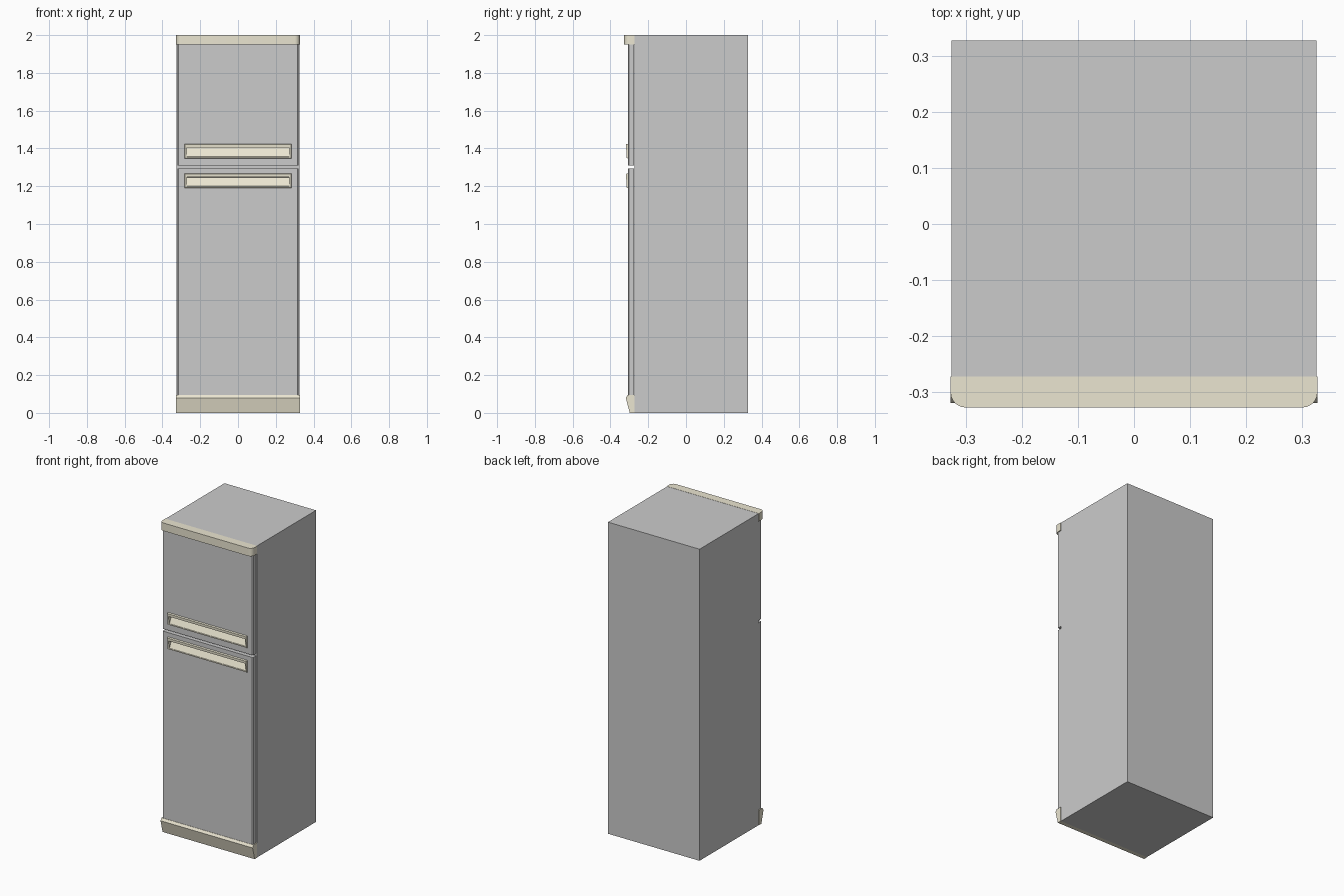
import bpy, bmesh, math

if "Cube" in bpy.data.objects:
    bpy.data.objects.remove(bpy.data.objects["Cube"])

cream = bpy.data.materials.new("cream_plastic")
cream.diffuse_color = (0.83, 0.79, 0.64, 1)
cream.use_nodes = True
cream.node_tree.nodes["Principled BSDF"].inputs["Base Color"].default_value = cream.diffuse_color


def make_object(name, bm, mat=None):
    bmesh.ops.recalc_face_normals(bm, faces=bm.faces)
    me = bpy.data.meshes.new(name)
    bm.to_mesh(me)
    bm.free()
    ob = bpy.data.objects.new(name, me)
    bpy.context.collection.objects.link(ob)
    if mat:
        me.materials.append(mat)
    return ob


def box(name, x, y, z, mat=None):
    bm = bmesh.new()
    bmesh.ops.create_cube(bm, size=1)
    for v in bm.verts:
        v.co = [lo + (c + 0.5) * (hi - lo) for c, (lo, hi) in zip(v.co, (x, y, z))]
    return make_object(name, bm, mat)


def prism(name, points, direction, mat=None):
    # Closed outline pushed along a direction
    bm = bmesh.new()
    face = bm.faces.new([bm.verts.new(p) for p in points])
    ext = bmesh.ops.extrude_face_region(bm, geom=[face], use_keep_orig=True)
    verts = [g for g in ext["geom"] if isinstance(g, bmesh.types.BMVert)]
    bmesh.ops.translate(bm, verts=verts, vec=direction)
    return make_object(name, bm, mat)


def door(name, z0, z1, handle_z):
    # Door slab with slim chamfered front edges
    ob = box(name, (-0.321, 0.321), (-0.307, -0.275), (z0, z1))
    bm = bmesh.new()
    bm.from_mesh(ob.data)
    edges = [e for e in bm.edges
             if all(v.co.y < -0.3 for v in e.verts)
             and abs(e.verts[0].co.x - e.verts[1].co.x) < 1e-5]
    bmesh.ops.bevel(bm, geom=edges, offset=0.005, segments=1, affect='EDGES')
    bm.to_mesh(ob.data)
    bm.free()
    # Pocket behind the handle
    cutter = box(name + "_pocket_cutter", (-0.275, 0.275), (-0.35, -0.285),
                 (handle_z + 0.008, handle_z + 0.066))
    cutter.hide_render = True
    cutter.hide_set(True)
    mod = ob.modifiers.new("pocket", 'BOOLEAN')
    mod.operation = 'DIFFERENCE'
    mod.object = cutter


def handle(name, z):
    # Raised rim and a scooped grip, as nested rectangular rings:
    # half width, bottom z, top z, bottom y, top y
    rings = [(0.283, 0.0, 0.078, -0.306, -0.306),
             (0.280, 0.003, 0.075, -0.314, -0.318),
             (0.271, 0.009, 0.058, -0.313, -0.317),
             (0.269, 0.010, 0.057, -0.311, -0.288)]
    bm = bmesh.new()
    loops = []
    for w, b, t, yb, yt in rings:
        loops.append([bm.verts.new(p) for p in (
            (-w, yb, z + b), (w, yb, z + b), (w, yt, z + t), (-w, yt, z + t))])
    for a, b in zip(loops, loops[1:]):
        for i in range(4):
            j = (i + 1) % 4
            bm.faces.new((a[i], a[j], b[j], b[i]))
    bm.faces.new(loops[-1])
    ob = make_object(name, bm, cream)
    # Open shell: make sure the grip faces the front
    if ob.data.polygons[-1].normal.y > 0:
        ob.data.flip_normals()


# Cabinet
box("cabinet", (-0.325, 0.325), (-0.272, 0.327), (0, 2))

# Doors and handles
for label, z0, z1, hz in (("upper", 1.31, 1.95, 1.347), ("lower", 0.09, 1.295, 1.19)):
    door(label + "_door", z0, z1, hz)
    handle(label + "_handle", hz)

# Top trim with rounded front corners
r = 0.027
outline = [(0.327, -0.272, 1.95)]
for i in range(7):
    a = math.radians(-15 * i)
    outline.append((0.327 - r + r * math.cos(a), -0.327 + r + r * math.sin(a), 1.95))
outline += [(-x, y, z) for x, y, z in reversed(outline)]
trim = prism("top_trim", outline, (0, 0, 0.051), cream)
bpy.context.view_layer.objects.active = trim
trim.select_set(True)
bpy.ops.object.shade_smooth_by_angle(angle=math.radians(30))

# Slanted kick plate
profile = [(-0.272, 0), (-0.298, 0), (-0.319, 0.08), (-0.309, 0.095), (-0.272, 0.095)]
prism("kick_plate", [(-0.327, y, z) for y, z in profile], (0.654, 0, 0), cream)
